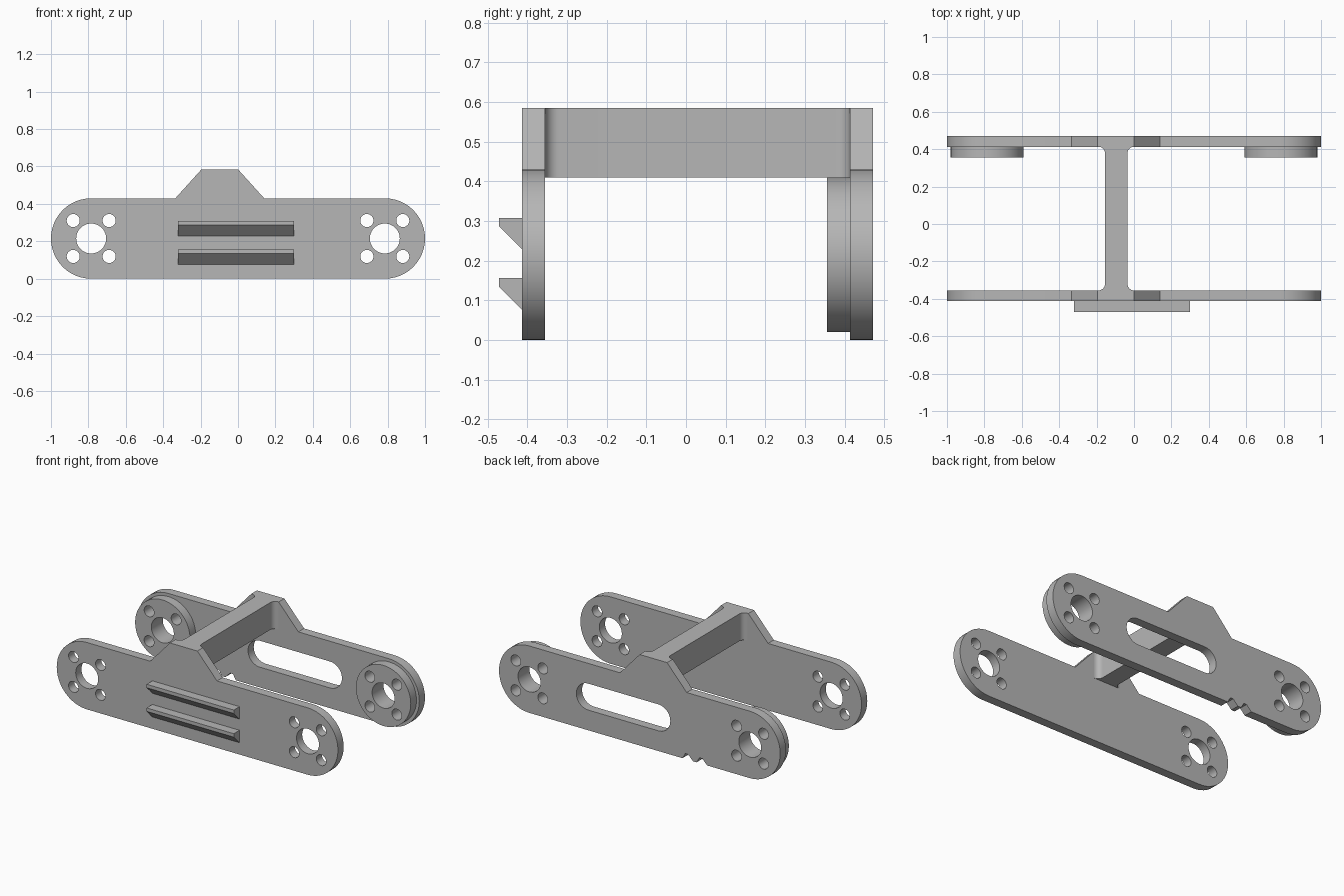
import bpy
import bmesh
from math import pi, cos, sin
from mathutils import Euler, Matrix

cube = bpy.data.objects.get("Cube")
if cube:
    bpy.data.objects.remove(cube, do_unlink=True)

# Material
grey = bpy.data.materials.new("plain grey")
grey.use_nodes = True
GREY = (0.47, 0.47, 0.47, 1)
grey.diffuse_color = GREY
grey.node_tree.nodes["Principled BSDF"].inputs["Base Color"].default_value = GREY

# Local profile axes turned to the wanted extrusion axis
ALONG_X = (pi / 2, 0, pi / 2)
ALONG_Y = (pi / 2, 0, 0)
ALONG_Z = (0, 0, 0)


def arc(cx, cy, r, start, end, steps=24):
    angles = [start + (end - start) * i / steps for i in range(steps + 1)]
    return [(cx + r * cos(a), cy + r * sin(a)) for a in angles]


def circle(cx, cy, r, steps=48):
    return arc(cx, cy, r, 0, 2 * pi, steps)[:-1]


def prism(name, loops, low, high, turn):
    """Extrude an outline with holes from low to high along one axis."""
    curve = bpy.data.curves.new(name, "CURVE")
    curve.dimensions = "2D"
    curve.fill_mode = "BOTH"
    curve.extrude = (high - low) / 2
    for loop in loops:
        spline = curve.splines.new("POLY")
        spline.points.add(len(loop) - 1)
        for point, (x, y) in zip(spline.points, loop):
            point.co = (x, y, 0, 1)
        spline.use_cyclic_u = True
    temp = bpy.data.objects.new(name + " profile", curve)
    bpy.context.collection.objects.link(temp)
    mesh = bpy.data.meshes.new_from_object(
        temp.evaluated_get(bpy.context.evaluated_depsgraph_get()))
    bpy.data.objects.remove(temp, do_unlink=True)

    # Extruding along local z becomes -y for the upright plates
    middle = (low + high) / 2 * (-1 if turn == ALONG_Y else 1)
    mesh.transform(Euler(turn).to_matrix().to_4x4()
                   @ Matrix.Translation((0, 0, middle)))
    bm = bmesh.new()
    bm.from_mesh(mesh)
    bmesh.ops.remove_doubles(bm, verts=bm.verts, dist=0.0001)
    bmesh.ops.recalc_face_normals(bm, faces=bm.faces)
    bm.to_mesh(mesh)
    bm.free()
    mesh.materials.clear()
    mesh.materials.append(grey)
    obj = bpy.data.objects.new(name, mesh)
    bpy.context.collection.objects.link(obj)
    bpy.ops.object.select_all(action="DESELECT")
    obj.select_set(True)
    bpy.context.view_layer.objects.active = obj
    bpy.ops.object.shade_smooth_by_angle(angle=pi / 6)
    return obj


# Shared dimensions
R = 0.215            # end radius and mid height of the plates
END = 1 - R          # x of the pivot centres
INNER_FRONT, INNER_BACK = -0.355, 0.413
THICK = 0.058


def bolt_pattern(cx):
    d = 0.096
    return [circle(cx, R, 0.08)] + [
        circle(cx + sx * d, R + sz * d, 0.035, 32)
        for sx in (-1, 1) for sz in (-1, 1)]


def plate_outline(bottom=()):
    hump = [(0.14, 2 * R), (0, 0.585), (-0.195, 0.585), (-0.335, 2 * R)]
    return (arc(END, R, R, -pi / 2, pi / 2) + hump
            + arc(-END, R, R, pi / 2, 3 * pi / 2) + list(bottom))


holes = bolt_pattern(-END) + bolt_pattern(END)

# Side plates; the back one has a long slot and a notched lower edge
prism("front_plate", [plate_outline()] + holes,
      INNER_FRONT - THICK, INNER_FRONT, ALONG_Y)
notch = [(-0.48, 0), (-0.445, 0.035), (-0.425, 0.035), (-0.405, 0),
         (-0.38, 0), (-0.345, 0.035), (-0.325, 0.035), (-0.305, 0)]
slot = (arc(0.365, R, 0.085, -pi / 2, pi / 2)
        + arc(-0.133, R, 0.085, pi / 2, 3 * pi / 2))
prism("back_plate", [plate_outline(notch), slot] + holes,
      INNER_BACK, INNER_BACK + THICK, ALONG_Y)

# Round pivot pads inside the back plate
for side, name in ((-1, "right_pad"), (1, "left_pad")):
    prism(name, [circle(side * END, R, 0.195, 64)] + bolt_pattern(side * END),
          INNER_BACK - THICK, INNER_BACK, ALONG_Y)

# Cross bridge with filleted ends
f = 0.035
west, east = -0.155, -0.035
bridge = (arc(east + f, INNER_FRONT + f, f, 3 * pi / 2, pi, 8)
          + arc(east + f, INNER_BACK - f, f, pi, pi / 2, 8)
          + arc(west - f, INNER_BACK - f, f, pi / 2, 0, 8)
          + arc(west - f, INNER_FRONT + f, f, 0, -pi / 2, 8))
prism("bridge", [bridge], 0.41, 0.585, ALONG_Z)

# Two wedge ribs on the outer front face
outer = INNER_FRONT - THICK
for name, top in (("upper_rib", 0.308), ("lower_rib", 0.156)):
    wedge = [(outer, top), (-0.471, top), (-0.471, top - 0.022), (outer, top - 0.08)]
    prism(name, [wedge], -0.32, 0.3, ALONG_X)
